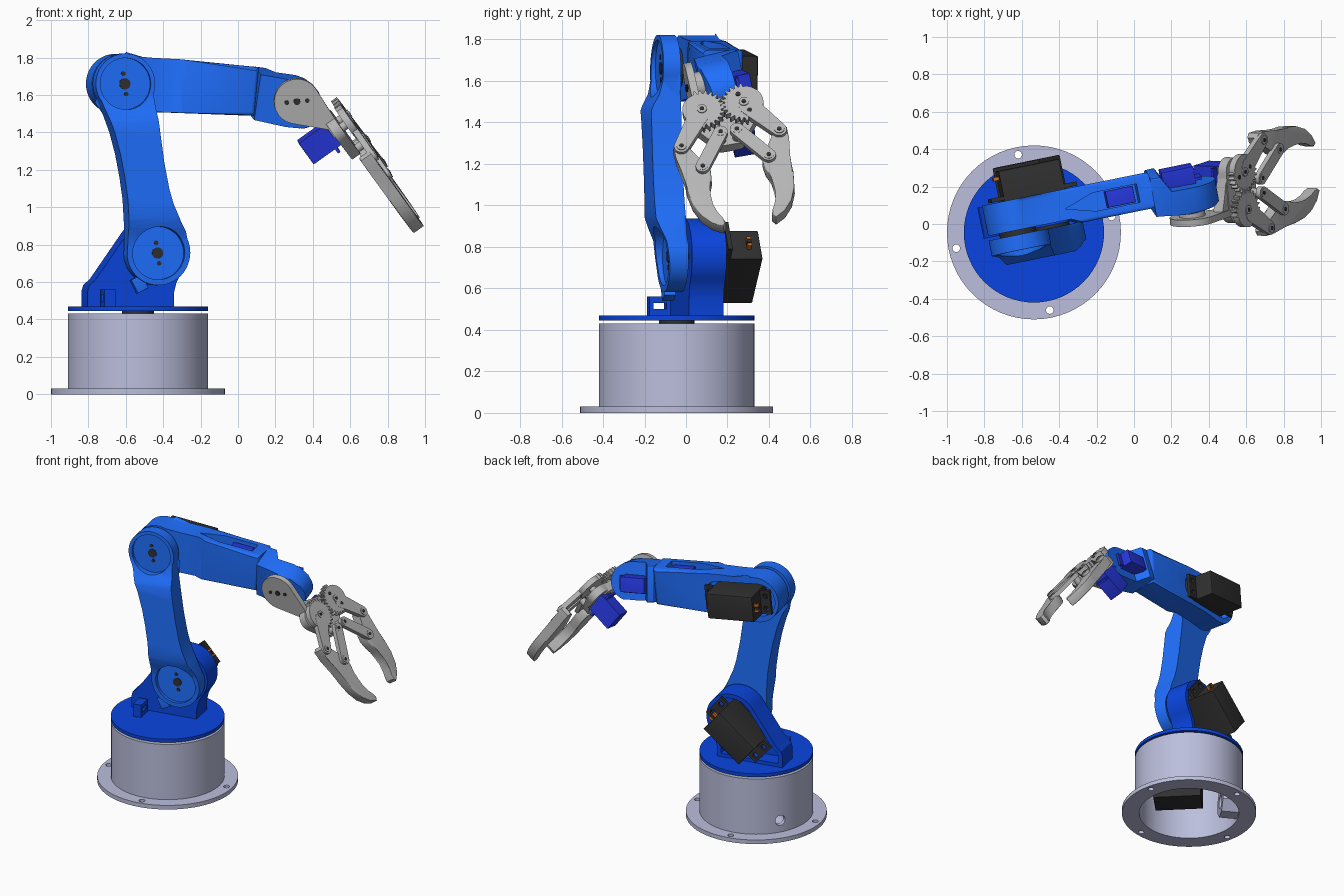
import bpy, bmesh
from math import cos, sin, pi, radians
from mathutils import Vector, Matrix
from mathutils.geometry import convex_hull_2d

if "Cube" in bpy.data.objects:
    bpy.data.objects.remove(bpy.data.objects["Cube"])

def material(name, r, g, b):
    m = bpy.data.materials.new(name)
    m.diffuse_color = (r, g, b, 1)
    m.use_nodes = True
    m.node_tree.nodes["Principled BSDF"].inputs["Base Color"].default_value = m.diffuse_color
    return m

SHELL = material("pale_shell", .5, .52, .72)
DEEP = material("deep_blue", .003, .06, .75)
BLUE = material("arm_blue", .014, .16, 1.0)
SERVO = material("servo_blue", .02, .04, .75)
BLACK = material("black", .03, .03, .03)
GREY = material("grip_grey", .47, .47, .47)
WIRE = material("wire_orange", .6, .15, .02)

# ---------- helpers ----------
def frame(o, x, y, z):
    return Matrix.Translation(o) @ Matrix((x, y, z)).transposed().to_4x4()

def arc(c, r, a0=0, a1=360, n=40):
    end = n if a1 - a0 == 360 else n - 1
    return [(c[0] + r * cos(radians(a0 + (a1 - a0) * i / end)),
             c[1] + r * sin(radians(a0 + (a1 - a0) * i / end))) for i in range(n)]

def hull(*circles):
    pts = [p for (x, y, r) in circles for p in arc((x, y), r)]
    return [pts[i] for i in convex_hull_2d([Vector(p) for p in pts])]

def prism(name, M, pts, d0, d1, mat=None, bevel=0):
    """Outline pts in the frame's XY, extruded along its Z from d0 to d1."""
    bm = bmesh.new()
    lo = [bm.verts.new((x, y, d0)) for x, y in pts]
    hi = [bm.verts.new((x, y, d1)) for x, y in pts]
    caps = [bm.faces.new(lo[::-1]), bm.faces.new(hi)]
    for i in range(len(pts)):
        j = (i + 1) % len(pts)
        bm.faces.new((lo[i], lo[j], hi[j], hi[i]))
    if bevel:
        bmesh.ops.bevel(bm, geom=[e for f in caps for e in f.edges], offset=bevel,
                        segments=3, profile=.5, affect='EDGES')
    bm.transform(M)
    bmesh.ops.recalc_face_normals(bm, faces=bm.faces)
    me = bpy.data.meshes.new(name)
    bm.to_mesh(me)
    bm.free()
    ob = bpy.data.objects.new(name, me)
    bpy.context.collection.objects.link(ob)
    if mat:
        me.materials.append(mat)
    return ob

def disc(name, M, c, r, d0, d1, mat=None, bevel=0):
    return prism(name, M, arc(c, r, n=64 if r > .2 else 36), d0, d1, mat, bevel)

def box(name, M, x, y, z, mat=None, bevel=0):
    return prism(name, M, [(x[0], y[0]), (x[1], y[0]), (x[1], y[1]), (x[0], y[1])], *z, mat, bevel)

def carve(ob, *cutters, op='DIFFERENCE'):
    for c in cutters:
        m = ob.modifiers.new("carve", 'BOOLEAN')
        m.operation, m.solver, m.object = op, 'EXACT', c
        dg = bpy.context.evaluated_depsgraph_get()
        ob.data = bpy.data.meshes.new_from_object(ob.evaluated_get(dg))
        ob.modifiers.clear()
        bpy.data.objects.remove(c)
    return ob

def big_servo(name, M, x=0, depth=.37):
    """Long axis along X with the shaft end at +X, depth along Z."""
    box(name, M, (x - .255, x + .075), (-.088, .088), (.1, depth), BLACK, .008)
    ears = box(name + "_ears", M, (x - .325, x + .145), (-.085, .085), (.2, .222), BLACK)
    carve(ears, *[disc("hole", M, (x + h, y), .018, .1, .3) for h in (-.29, .11) for y in (-.045, .045)])
    for i in range(3):
        y = -.02 + i * .02
        box(name + "_wire", M, (x + .07, x + .105), (y - .008, y + .008), (.31, .33), (WIRE, BLACK, WIRE)[i])

def pivot_screws(name, M, c, d0, d1, tilt, r=.03):
    disc(name + "_hub", M, c, r, d0, d1, BLACK)
    for s in (-1, 1):
        p = (c[0] + s * .055 * cos(tilt), c[1] + s * .055 * sin(tilt))
        disc(name + "_screw", M, p, .012, d0, d1, BLACK)

# ---------- frames: whole arm is turned about the base axis ----------
yaw, pitch, roll = radians(11.5), radians(5.67), radians(13)
C = Vector((-.535, -.045, 0))
U, V, Z = Vector((cos(yaw), sin(yaw), 0)), Vector((-sin(yaw), cos(yaw), 0)), Vector((0, 0, 1))
PLAN, SIDE, END = frame(C, U, V, Z), frame(C, U, Z, V), frame(C, V, Z, U)
SH, EL = (.095, .755), (-.084, 1.66)          # shoulder and elbow pivots

# ---------- base ----------
flange = disc("base_flange", PLAN, (0, 0), .465, 0, .03, SHELL)
carve(flange, disc("bore", PLAN, (0, 0), .345, -.1, .2),
      *[disc("hole", PLAN, (.424 * cos(k * pi / 2), .424 * sin(k * pi / 2)), .02, -.1, .2) for k in range(4)])
drum = disc("base_drum", PLAN, (0, 0), .375, .03, .432, SHELL)
carve(drum, disc("bore", PLAN, (0, 0), .345, -.1, .405))
a = radians(150)
PORT = frame(C, Vector((-sin(a), cos(a), 0)), Z, Vector((cos(a), sin(a), 0)))
carve(drum, disc("port_cut", PORT, (0, .115), .036, .2, .5))
carve(prism("cable_boss", PORT, arc((0, .125), .12, 22.5, 382.5, 8), .22, .35, SHELL),
      disc("hole", PORT, (0, .115), .05, .2, .5))
h = Vector((.707, .707, 0))
box("base_servo", frame(C + Vector((.054, -.054, 0)), Vector((-.707, .707, 0)), h, Z),
    (-.165, .165), (-.095, .095), (.085, .41), BLACK, .008)
disc("spindle", PLAN, (0, 0), .085, .42, .45, BLACK)
disc("turntable", PLAN, (0, 0), .375, .446, .47, DEEP, .004)

# ---------- shoulder bracket ----------
def bracket_outline(g):
    return [(-.27 + g, .465 + g), (.2 - g, .465 + g), (.2 - g, .54), (.215 - g, .6)] + \
        arc(SH, .182 - g, -40, 142, 30) + [(-.225 + g, .615 - g * .4), (-.26 + g, .585 - g * .4), (-.27 + g, .55)]
carve(prism("shoulder_bracket", SIDE, bracket_outline(0), .02, .19, DEEP),
      prism("pocket", SIDE, bracket_outline(.03), .08, .4))
t = .7
LOW = frame(C + U * SH[0] + Z * SH[1], U * cos(t) + Z * sin(t), Z * cos(t) - U * sin(t), V)
big_servo("shoulder_servo", LOW, .01, .38)
clip = box("cable_clip", SIDE, (-.205, -.145), (.465, .56), (-.105, 0), DEEP)
carve(clip, box("cut", SIDE, (-.3, 0), (.5, .53), (-.085, -.02)))

# ---------- upper arm ----------
outline = arc(EL, .162, -20, 215, 36) + [(-.192, 1.5), (-.155, 1.4), (-.123, 1.28), (-.1, 1.16), (-.083, 1.04), (-.075, .9)] + \
    arc(SH, .172, 172, 385, 36) + [(.238, .87), (.2, .94), (.165, 1.02), (.142, 1.1), (.115, 1.24), (.097, 1.37), (.08, 1.5)]
arm = prism("upper_arm", SIDE, outline, -.142, .005, BLUE, .018)
side = [(-.075, 1.9), (-.082, 1.6), (-.1, 1.535), (-.13, 1.485), (-.145, 1.45), (-.145, .95), (-.125, .89),
        (-.1, .83), (-.085, .7), (-.08, .5), (.1, .5), (.1, 1.9)]
carve(arm, prism("side_profile", END, side, -.5, .5), op='INTERSECT')
carve(arm, disc("recess", SIDE, EL, .138, -.3, -.06), disc("recess", SIDE, SH, .142, -.3, -.06))
for n, p in (("elbow", EL), ("shoulder", SH)):
    pivot_screws(n, SIDE, p, -.064, -.045, radians(98))
    disc(n + "_spacer", SIDE, p, .1, -.01, .05, BLACK)
NUB = frame(C + Z * .58, (U + Z * .5).normalized(), (Z - U * .5).normalized(), V)
box("arm_stop", NUB, (-.03, .035), (-.03, .05), (-.07, -.01), BLUE, .005)

# ---------- forearm ----------
X, Y = U * cos(pitch) - Z * sin(pitch), Z * cos(pitch) + U * sin(pitch)
O = C + U * EL[0] + Z * EL[1]
FORE, FTOP = frame(O, X, Y, V), frame(O, X, V, Y)
outline = arc((0, 0), .16, 75, 285, 36) + [(.15, -.135), (.3, -.125), (.735, -.098), (.735, .162), (.3, .162), (.15, .155)]
fore = prism("forearm", FORE, outline, 0, .195, BLUE, .02)
plan = [(-.3, .03), (.28, .03), (.36, -.01), (.8, -.01), (.8, .2), (-.3, .2)]
carve(fore, prism("plan_profile", FTOP, plan, -.5, .5), op='INTERSECT')
carve(fore, prism("servo_pocket", FORE, hull((-.02, 0, .115), (.27, .01, .1)), .12, .4),
      prism("top_slot", FTOP, [(.26, .09), (.42, .045), (.66, .045), (.66, .145), (.42, .145)], .06, .4))
box("roll_servo", FTOP, (.49, .64), (.05, .14), (.02, .14), SERVO, .005)
big_servo("elbow_servo", frame(O, -X, Y, V), -.03, .36)

# ---------- wrist, rolled about the forearm axis ----------
VR, YR = V * cos(roll) + Y * sin(roll), Y * cos(roll) - V * sin(roll)
W = O + V * .09
WRIST, WTOP = frame(W, X, YR, VR), frame(W, X, VR, YR)
outline = [(.735, -.1), (.9, -.115), (.98, -.115)] + arc((.975, .0), .12, -75, 20, 10) + \
    [(1.06, .09), (1.0, .13), (.95, .143), (.735, .15)]
wrist = prism("wrist", WRIST, outline, -.135, .1, BLUE, .012)
plan = [(.6, -.105), (.75, -.11), (.92, -.135), (1.05, -.13), (1.2, -.09), (1.2, .0), (.84, .01), (.79, .1), (.6, .1)]
carve(wrist, prism("plan_profile", WTOP, plan, -.5, .5), op='INTERSECT')
box("wrist_servo", WRIST, (.81, .985), (-.05, .055), (-.03, .1), SERVO, .005)
box("wrist_servo_ears", WRIST, (.78, 1.02), (-.045, .05), (.02, .035), SERVO)

# ---------- gripper ----------
F = Vector((.575, .187, -.8)).normalized()
L = Vector((-.09, .98, .18))
L = (L - F * L.dot(F)).normalized()
N = F.cross(L)
G = Vector((.594, .178, 1.477)) - N * .035
GRIP, GSIDE = frame(G, F, L, N), frame(G, F, N, L)

# wrist plate, base plate and servo
WP = (-.262, -.136)
prism("wrist_plate", GSIDE, hull((*WP, .122), (-.06, -.06, .035), (-.1, -.08, .04)), -.13, -.093, GREY, .005)
pivot_screws("wrist", GSIDE, WP, -.135, -.12, radians(60), .018)
disc("wrist_spacer", GSIDE, WP, .07, -.1, -.04, GREY)
prism("gripper_base", GRIP, hull((0, .103, .075), (0, -.103, .075), (.15, .04, .036), (.15, -.04, .036)),
      -.08, -.025, GREY, .004)
prism("gripper_neck", GRIP, [(-.15, -.125), (-.1, -.03), (-.07, .1), (.02, .1), (.02, -.125)], -.09, -.03, GREY, .005)
box("grip_servo", GRIP, (-.04, .1), (.03, .135), (-.265, -.07), SERVO, .005)
box("grip_servo_ears", GRIP, (-.075, .13), (.035, .13), (-.125, -.11), SERVO)

def gear_outline(side, teeth=24):
    pts = []
    for i in range(teeth * 4):
        ang = 2 * pi * (i + (2 if side > 0 else 0)) / (teeth * 4)
        facing = cos(ang) > -.25                      # toothed only where the gears meet
        r = (.092, .111, .111, .092)[i % 4] if facing else .094
        pts.append((r * sin(ang), side * (.103 - r * cos(ang))))
    return pts

finger = [(.16, .255), (.175, .28), (.245, .278), (.345, .258), (.443, .262), (.53, .25), (.604, .222),
          (.66, .178), (.69, .128), (.668, .113), (.642, .122), (.6, .142), (.552, .16), (.5, .16),
          (.4475, .15), (.4, .132), (.35, .127), (.31, .138), (.287, .165), (.23, .197), (.186, .209)]
for side, tag in ((-1, "near"), (1, "far")):
    def at(f, l):
        return (f, l * side)
    prism("gear_" + tag, GRIP, gear_outline(side), .005, .043, GREY)
    prism("lever_" + tag, GRIP, hull((*at(.03, .125), .05), (*at(.195, .24), .036)), .012, .045, GREY, .003)
    prism("link_" + tag, GRIP, hull((*at(.152, .04), .034), (*at(.333, .162), .034)), .018, .048, GREY, .003)
    prism("finger_" + tag, GRIP, [at(*p) for p in finger], -.04, .028, GREY, .006)
    for p in ((0, .103), (.195, .24), (.152, .04), (.333, .162)):
        disc("pivot_post_" + tag, GRIP, at(*p), .024, -.04, .05, GREY)
        disc("pivot_pin_" + tag, GRIP, at(*p), .011, .04, .052, BLACK)
pivot_screws("gear", GRIP, (0, .103), .03, .046, radians(20), .02)

# ---------- smooth shading with sharp edges ----------
for ob in bpy.context.scene.objects:
    ob.select_set(True)
    bpy.context.view_layer.objects.active = ob
bpy.ops.object.shade_smooth_by_angle(angle=radians(30))
